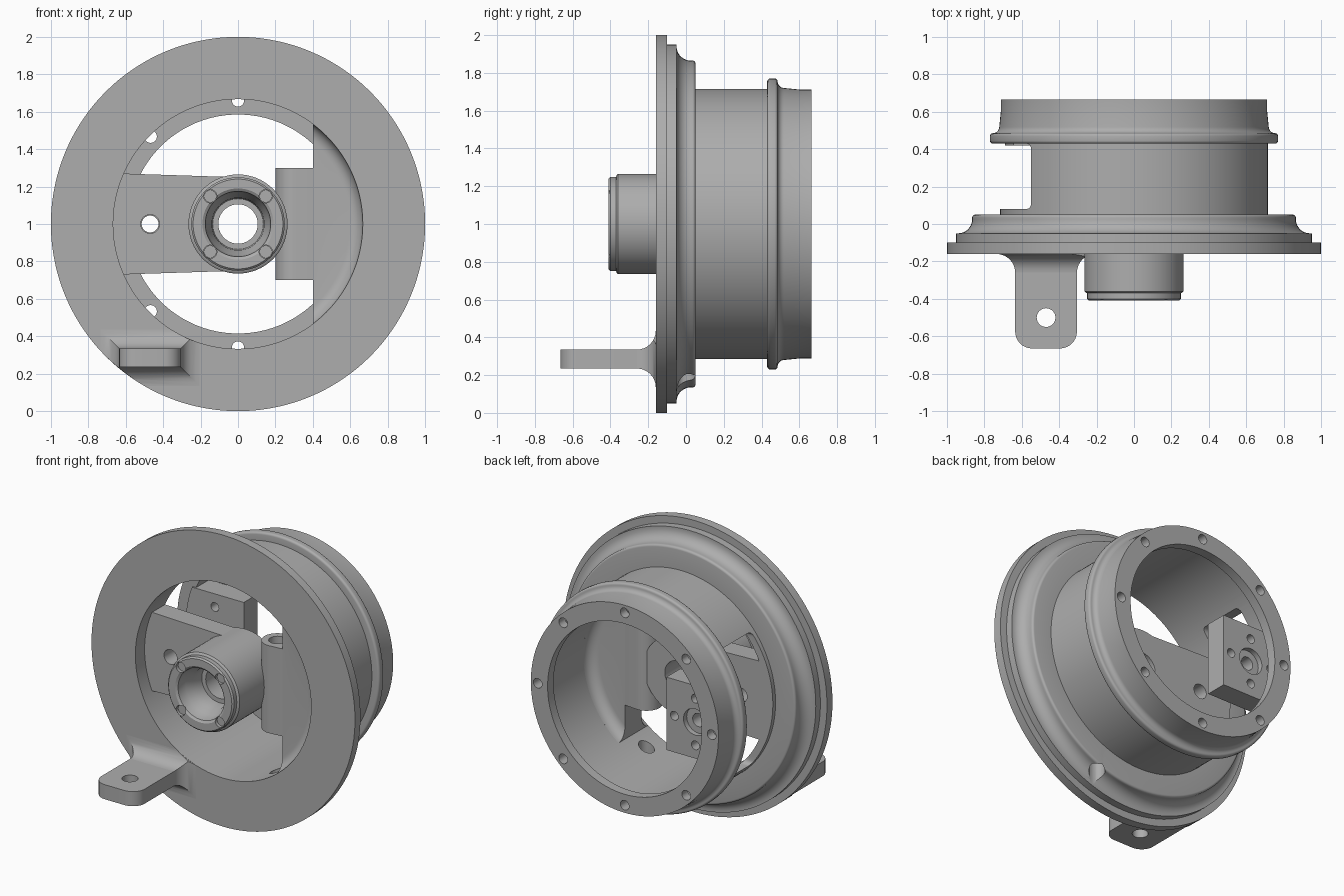
import bpy, bmesh
from math import sin, cos, pi, radians
from mathutils import Matrix, Vector

cube = bpy.data.objects.get("Cube")
if cube:
    bpy.data.objects.remove(cube, do_unlink=True)

grey = bpy.data.materials.new("Cast grey")
grey.use_nodes = True
colour = (0.42, 0.42, 0.42, 1)
grey.diffuse_color = colour
grey.node_tree.nodes["Principled BSDF"].inputs["Base Color"].default_value = colour
AXIS_Z = 1.0
parts = []


def finish(bm, name, keep=True):
    bmesh.ops.recalc_face_normals(bm, faces=bm.faces)
    mesh = bpy.data.meshes.new(name)
    bm.to_mesh(mesh)
    bm.free()
    obj = bpy.data.objects.new(name, mesh)
    bpy.context.collection.objects.link(obj)
    mesh.materials.append(grey)
    if keep:
        parts.append(obj)
    return obj


def revolve(name, profile, steps=128, keep=True):
    """Closed (radius, y) profile turned about the main axis."""
    bm = bmesh.new()
    rings = []
    for i in range(steps):
        a = 2 * pi * i / steps
        rings.append([bm.verts.new((r * cos(a), y, AXIS_Z + r * sin(a))) for r, y in profile])
    n = len(profile)
    for i in range(steps):
        p, q = rings[i], rings[(i + 1) % steps]
        for j in range(n):
            k = (j + 1) % n
            bm.faces.new((p[j], p[k], q[k], q[j]))
    return finish(bm, name, keep)


def prism(name, outline, offset, keep=True):
    """Flat 3D outline extruded along an offset."""
    bm = bmesh.new()
    face = bm.faces.new([bm.verts.new(p) for p in outline])
    new = bmesh.ops.extrude_face_region(bm, geom=[face])["geom"]
    bmesh.ops.translate(bm, vec=Vector(offset), verts=[v for v in new if isinstance(v, bmesh.types.BMVert)])
    return finish(bm, name, keep)


def box(name, x, y, z, keep=True):
    return prism(name, [(x[0], y[0], z[0]), (x[1], y[0], z[0]), (x[1], y[1], z[0]), (x[0], y[1], z[0])],
                 (0, 0, z[1] - z[0]), keep)


def rod(name, centre, radius, length, axis="Y", keep=True, segments=32):
    bm = bmesh.new()
    bmesh.ops.create_cone(bm, cap_ends=True, segments=segments, radius1=radius, radius2=radius, depth=length)
    if axis == "Y":
        bm.transform(Matrix.Rotation(pi / 2, 4, "X"))
    bm.transform(Matrix.Translation(centre))
    return finish(bm, name, keep)


def boolean(obj, tool, operation="DIFFERENCE"):
    tool.hide_render = True
    mod = obj.modifiers.new("cut", "BOOLEAN")
    mod.operation, mod.solver, mod.object = operation, "EXACT", tool
    bpy.context.view_layer.objects.active = obj
    bpy.ops.object.modifier_apply(modifier=mod.name)
    bpy.data.objects.remove(tool, do_unlink=True)


def drill(obj, x, y, z, radius, length, axis="Y"):
    boolean(obj, rod("drill", (x, y, z), radius, length, axis, False))


def arc(cx, cy, r, start, end, steps=8):
    angles = [radians(start + (end - start) * i / steps) for i in range(steps + 1)]
    return [(cx + r * cos(a), cy + r * sin(a)) for a in angles]


# Drum: front flange, flared shoulder, barrel, rear bead and inner lip
drum_profile = [(0.667, -0.16), (1.0, -0.16), (1.0, -0.1), (0.95, -0.1), (0.95, -0.05)]
drum_profile += arc(0.94, 0.025, 0.075, 270, 180)
drum_profile += arc(0.85, 0.035, 0.015, 0, 90, 4)
drum_profile += [(0.715, 0.05), (0.715, 0.43)]
drum_profile += arc(0.755, 0.445, 0.015, 270, 360, 4)
drum_profile += arc(0.755, 0.47, 0.015, 0, 90, 4)
drum_profile += arc(0.755, 0.52, 0.035, 270, 180)
drum_profile += [(0.712, 0.6), (0.712, 0.665), (0.585, 0.665), (0.585, 0.6), (0.667, 0.6)]
drum = revolve("drum", drum_profile, 144)
window = box("window_cutter", (-1, -0.3), (0.08, 0.43), (0.543, 1.457), False)
bevel = window.modifiers.new("round", "BEVEL")
bevel.width, bevel.segments = 0.03, 4
boolean(drum, window)
for i in range(8):
    a = i * pi / 4
    drill(drum, 0.66 * cos(a), 0.64, AXIS_Z + 0.66 * sin(a), 0.033, 0.2)
drill(drum, 0.3, 0, 0.3, 0.05, 0.7, "Z")

# Side web: dished segment filling the +x side of the bore
web_profile = [(0.3, -0.09)] + arc(0.597, -0.16, 0.07, 90, 0)
web_profile += [(0.69, -0.15), (0.69, 0.15)] + arc(0.597, 0.16, 0.07, 0, -90) + [(0.3, 0.09)]
web = revolve("side_web", web_profile)
boolean(web, box("web_limit", (0.4, 1), (-0.5, 0.5), (0, 2), False), "INTERSECT")

# Upright pivot sleeve on the web
sleeve_outline = [(x, y, 0.7) for x, y in arc(0.3, 0, 0.1, 90, 270, 24)]
sleeve_outline += [(0.42, -0.088, 0.7), (0.42, 0.088, 0.7)]
sleeve = prism("pivot_sleeve", sleeve_outline, (0, 0, 0.6))
drill(sleeve, 0.3, 0, 1, 0.055, 1, "Z")

# Arm from the bore wall to the hub
arm = prism("hub_arm", [(-0.72, -0.06, 1.273), (0, -0.06, 1.25), (0, -0.06, 0.75), (-0.72, -0.06, 0.727)],
            (0, 0.14, 0))
boolean(arm, rod("arm_limit", (0, 0, AXIS_Z), 0.7, 1, keep=False, segments=128), "INTERSECT")
drill(arm, 0, 0, AXIS_Z, 0.2, 1)
drill(arm, -0.47, 0, AXIS_Z, 0.05, 1)

# Hub with stepped nose and tapered bore
hub = revolve("hub", [(0.105, 0.08), (0.265, 0.08), (0.265, -0.36), (0.257, -0.368), (0.25, -0.37),
                      (0.25, -0.4), (0.24, -0.41), (0.19, -0.41), (0.175, -0.4), (0.165, -0.33),
                      (0.14, -0.29), (0.135, -0.2), (0.105, -0.2)], 64)
for sx in (-1, 1):
    for sz in (-1, 1):
        x, z = 0.148 * sx, AXIS_Z + 0.148 * sz
        drill(hub, x, -0.4, z, 0.035, 0.1)
        rod("hub_pin", (x, -0.35, z), 0.033, 0.08)

# Rear mounting block
block = box("mounting_block", (-0.75, -0.25), (0.42, 0.57), (0.75, 1.25))
boolean(block, rod("block_limit", (0, 0.5, AXIS_Z), 0.69, 1, keep=False, segments=128), "INTERSECT")
drill(block, -0.47, 0.5, AXIS_Z, 0.045, 1)
drill(block, -0.47, 0.57, AXIS_Z, 0.09, 0.07)
for dx, dz in ((1, 0), (-1, 0), (0, 1), (0, -1)):
    drill(block, -0.47 + 0.16 * dx, 0.5, AXIS_Z + 0.16 * dz, 0.03, 1)

# Front lug with rounded tip
lug_outline = [(-0.635, -0.13, 0.235)]
lug_outline += [(x, y, 0.235) for x, y in arc(-0.545, -0.575, 0.09, 180, 270)]
lug_outline += [(x, y, 0.235) for x, y in arc(-0.395, -0.575, 0.09, 270, 360)]
lug_outline += [(-0.305, -0.13, 0.235)]
lug = prism("front_lug", lug_outline, (0, 0, 0.1))
drill(lug, -0.47, -0.5, 0.3, 0.05, 0.5, "Z")

# Concave root where the lug meets the flange
bm = bmesh.new()
loops = []
for spread, y in [(0, -0.26)] + [(0.1 - r, y) for r, y in arc(0, -0.26, 0.1, 0, 90)] + [(0.1, -0.14)]:
    xa, xb, za, zb = -0.635 - spread, -0.305 + spread, 0.235 - spread, 0.335 + spread
    loops.append([bm.verts.new(p) for p in ((xa, y, za), (xb, y, za), (xb, y, zb), (xa, y, zb))])
bm.faces.new(loops[0])
bm.faces.new(loops[-1])
for p, q in zip(loops, loops[1:]):
    for j in range(4):
        k = (j + 1) % 4
        bm.faces.new((p[j], p[k], q[k], q[j]))
bmesh.ops.remove_doubles(bm, verts=bm.verts, dist=0.0001)
root = finish(bm, "lug_root")
limit = revolve("root_limit", [(0.668, -0.5), (0.999, -0.5), (0.999, 0), (0.668, 0)], keep=False)
boolean(root, limit, "INTERSECT")

# Smooth curved surfaces, keep machined edges crisp
for obj in parts:
    bpy.ops.object.select_all(action="DESELECT")
    obj.select_set(True)
    bpy.context.view_layer.objects.active = obj
    bpy.ops.object.shade_smooth_by_angle(angle=radians(30))
